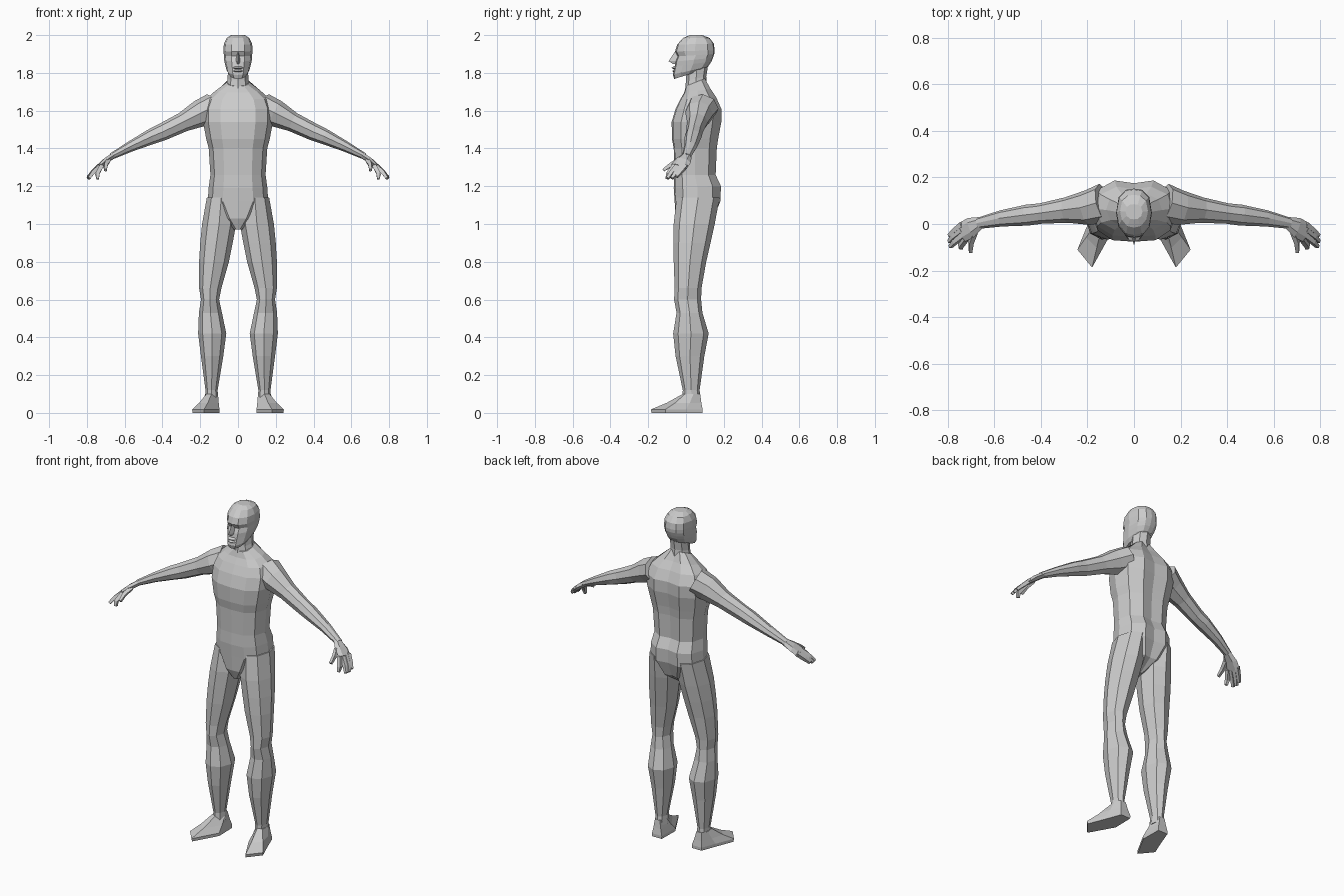
import bpy, bmesh, math
from mathutils import Vector


def loft(name, rings, mirror=False):
    """Skin a list of equal-length point rings, cap the ends."""
    bm = bmesh.new()
    loops = [[bm.verts.new(p) for p in r] for r in rings]
    n = len(loops[0])
    for a, b in zip(loops, loops[1:]):
        for i in range(n):
            j = (i + 1) % n
            bm.faces.new((a[i], a[j], b[j], b[i]))
    bm.faces.new(loops[0][::-1])
    bm.faces.new(loops[-1])
    bmesh.ops.recalc_face_normals(bm, faces=bm.faces)
    me = bpy.data.meshes.new(name)
    bm.to_mesh(me)
    bm.free()
    ob = bpy.data.objects.new(name, me)
    bpy.context.collection.objects.link(ob)
    if mirror:
        ob.modifiers.new("mirror", 'MIRROR').use_mirror_merge = False
    return ob


def full(half):
    """Close a half outline (front to back) by reflecting it in x."""
    return half + [(-x, y) for x, y in half[-2:0:-1]]


def stack(name, outline, sections, mirror=False):
    """Sections: (front z, back z, x centre, half width, front y, back y)."""
    rings = []
    for zf, zb, cx, w, yf, yb in sections:
        rings.append([(cx + w * u, (yf + yb) / 2 + (yb - yf) / 2 * v,
                       zf + (zb - zf) * (v + 1) / 2) for u, v in outline])
    return loft(name, rings, mirror)


def tube(name, path, n=8, mirror=True):
    """Path points: (x, y, z, half thickness, half depth along y)."""
    pts = [Vector(p[:3]) for p in path]
    rings = []
    for i, p in enumerate(path):
        t = (pts[min(i + 1, len(pts) - 1)] - pts[max(i - 1, 0)]).normalized()
        u = Vector((0, 1, 0))
        u = (u - t * u.dot(t)).normalized()
        v = t.cross(u)
        ring = []
        for k in range(n):
            a = math.tau * (k + (0.5 if n == 4 else 0)) / n
            ring.append(pts[i] + u * p[4] * math.cos(a) + v * p[3] * math.sin(a))
        rings.append(ring)
    return loft(name, rings, mirror)


TORSO = full([(0, -1), (.5, -.95), (.85, -.62), (1, 0), (.87, .65), (.45, 1), (0, .9)])
SKULL = full([(0, -1), (.45, -.93), (.87, -.55), (1, 0), (.85, .65), (.45, .95), (0, 1)])
LIMB = full([(0, -1), (.68, -.72), (1, 0), (.7, .72), (0, 1)])
WEDGE = [(-1, 1), (0, -1), (1, 1)]

# Torso from crotch to neck base
stack("torso", TORSO, [(z, z + t, 0, w, f, b) for z, t, w, f, b in [
    (.97, 0, .02, -.03, .06), (1.03, 0, .09, -.055, .145),
    (1.12, 0, .16, -.06, .182), (1.19, .01, .155, -.065, .185),
    (1.26, 0, .146, -.062, .157), (1.40, 0, .155, -.065, .163),
    (1.45, 0, .168, -.074, .17), (1.54, 0, .185, -.076, .187),
    (1.61, 0, .185, -.055, .187), (1.66, .01, .165, -.03, .16),
    (1.695, .02, .12, -.01, .13), (1.73, .04, .06, 0, .10)]])

# Neck
stack("neck", LIMB, [(1.71, 1.74, 0, .064, -.005, .11), (1.76, 1.78, 0, .055, .0, .107),
                     (1.84, 1.86, 0, .052, .0, .12)])

# Head with jaw, eye recess and brow
stack("head", SKULL, [(zf, zb, 0, w, f, b) for zf, zb, w, f, b in [
    (1.768, 1.815, .045, -.062, .09), (1.79, 1.835, .06, -.07, .118),
    (1.835, 1.86, .069, -.06, .135), (1.86, 1.88, .074, -.056, .143),
    (1.888, 1.90, .075, -.045, .15), (1.913, 1.92, .077, -.058, .152),
    (1.95, 1.955, .075, -.047, .147), (1.985, 1.985, .06, -.015, .125),
    (2.0, 2.0, .036, .02, .085)]])

# Nose and lips
stack("nose", WEDGE, [(1.91, 1.91, 0, .008, -.06, -.03), (1.862, 1.862, 0, .017, -.092, -.03),
                      (1.848, 1.848, 0, .015, -.07, -.03)])
for i, z in enumerate((1.827, 1.81)):
    stack(("upper_lip", "lower_lip")[i], LIMB,
          [(z + .008, z + .008, 0, .02, -.064, -.03), (z, z, 0, .03, -.077 + .003 * i, -.03),
           (z - .007, z - .007, 0, .022, -.066, -.03)])

# Legs, given by inner and outer x
stack("leg", LIMB, [(z, z, (i + o) / 2, (o - i) / 2, f, b) for z, i, o, f, b in [
    (1.14, .012, .165, -.05, .178), (1.0, .01, .19, -.065, .152),
    (.90, .028, .20, -.066, .13), (.80, .048, .206, -.065, .107),
    (.66, .088, .206, -.06, .082), (.60, .10, .196, -.063, .08),
    (.53, .085, .207, -.05, .087), (.42, .062, .211, -.068, .12),
    (.30, .078, .196, -.055, .097), (.12, .108, .172, -.017, .072),
    (.07, .104, .172, -.02, .078)]], True)

# Feet blend from the sole outline up to the ankle
sole = [(.10, .088), (.165, .088), (.198, 0), (.243, -.11), (.18, -.187), (.098, -.04)]
ankle = [(.122, .075), (.155, .075), (.174, .04), (.168, -.005), (.14, -.018), (.106, .03)]
loft("foot", [[(a[0] + (s[0] - a[0]) * f, a[1] + (s[1] - a[1]) * f, z)
               for s, a in zip(sole, ankle)]
              for f, z in [(.97, 0), (1, .018), (.5, .053), (0, .10)]], True)

# Arms
tube("arm", [(.13, .09, 1.62, .075, .085), (.20, .07, 1.585, .072, .075),
             (.29, .06, 1.54, .052, .055), (.40, .045, 1.487, .046, .044),
             (.46, .038, 1.462, .041, .045), (.57, .024, 1.41, .028, .035),
             (.67, .003, 1.358, .017, .024)])

# Hands
tube("palm", [(.655, .008, 1.365, .017, .024), (.70, -.015, 1.335, .017, .044),
              (.738, -.036, 1.303, .013, .044)], 6)
fingers = {
    "index_finger": [(.722, -.062, 1.308), (.745, -.095, 1.265), (.742, -.102, 1.238)],
    "middle_finger": [(.732, -.048, 1.305), (.77, -.078, 1.27), (.789, -.098, 1.242)],
    "ring_finger": [(.738, -.025, 1.305), (.775, -.055, 1.268), (.794, -.075, 1.242)],
    "little_finger": [(.737, -.003, 1.308), (.77, -.03, 1.275), (.793, -.05, 1.25)],
    "thumb": [(.685, -.035, 1.338), (.70, -.08, 1.313), (.702, -.12, 1.285)]}
for name, pts in fingers.items():
    tube(name, [(*p, r, r) for p, r in zip(pts, (.016, .014, .01))], 4)
